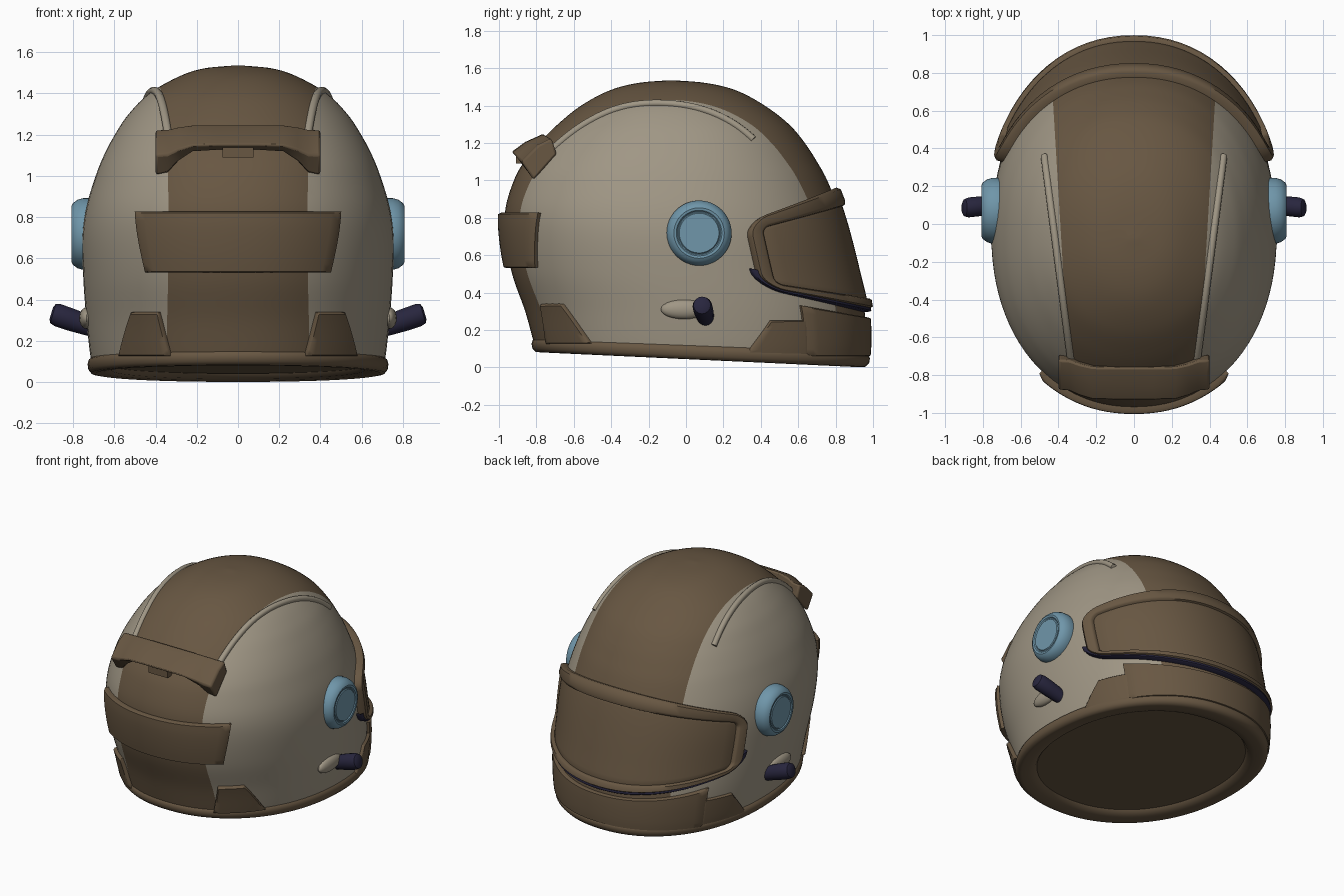
import bpy, bmesh
from math import sin, cos, pi, radians, copysign
from mathutils import Vector

cube = bpy.data.objects.get("Cube")
if cube:
    bpy.data.objects.remove(cube)


def material(name, rgb):
    m = bpy.data.materials.new(name)
    m.use_nodes = True
    m.diffuse_color = (*rgb, 1)
    m.node_tree.nodes["Principled BSDF"].inputs["Base Color"].default_value = (*rgb, 1)
    return m


BROWN = material("brown", (.138, .095, .055))
STONE = material("warm grey", (.35, .307, .234))
BLUE = material("steel blue", (.16, .305, .4))
NAVY = material("dark navy", (.021, .019, .048))

# Shell profile: height, back y, front y, half width
PROFILE = [Vector(p) for p in (
    (0, -.77, .95, .69), (.12, -.81, .962, .715), (.3, -.86, .955, .735),
    (.5, -.93, .91, .75), (.7, -.965, .86, .755), (.85, -.965, .815, .735),
    (1, -.92, .755, .69), (1.1, -.865, .7, .65), (1.2, -.785, .635, .597),
    (1.3, -.685, .55, .53), (1.4, -.56, .42, .43), (1.48, -.41, .27, .29),
    (1.52, -.26, .11, .17), (1.535, -.09, -.07, .02))]
SQUARENESS = 2.15


def smooth_rows(points, steps):
    rows = []
    for i in range(len(points) - 1):
        a, b, c, d = (points[max(0, min(len(points) - 1, i + k))] for k in (-1, 0, 1, 2))
        for s in range(steps):
            t = s / steps
            rows.append(b + (c - a) * t / 2 + (a * 2 - b * 5 + c * 4 - d) * t * t / 2
                        + (b * 3 - a - c * 3 + d) * t ** 3 / 2)
    return rows + [points[-1]]


ROWS = smooth_rows(PROFILE, 6)


def row_at(z):
    for a, b in zip(ROWS, ROWS[1:]):
        if z <= b[0]:
            return a.lerp(b, (z - a[0]) / (b[0] - a[0]))
    return ROWS[-1]


def ring_point(row, az):
    # az is measured from the visor centre towards +x
    z, back, front, width = row
    s, c = (copysign(abs(f) ** (2 / SQUARENESS), f) for f in (sin(az), cos(az)))
    return Vector((width * s, (back + front) / 2 + (front - back) / 2 * c, z))


def surface(az, z, off=0):
    p = ring_point(row_at(z), az)
    e = .02
    across = ring_point(row_at(z), az + e) - ring_point(row_at(z), az - e)
    up = ring_point(row_at(z + e), az) - ring_point(row_at(z - e), az)
    return p + up.cross(across).normalized() * off


def height(x, y):
    # Bisect for the height where the shell passes over (x, y)
    low, high = .7, 1.53
    for _ in range(24):
        mid = (low + high) / 2
        _z, back, front, width = row_at(mid)
        v = abs(y - (back + front) / 2) / ((front - back) / 2)
        if abs(x / width) ** SQUARENESS + v ** SQUARENESS <= 1:
            low = mid
        else:
            high = mid
    return low


def finish(name, bm, mats, angle=35):
    bmesh.ops.remove_doubles(bm, verts=bm.verts, dist=.0004)
    bmesh.ops.recalc_face_normals(bm, faces=bm.faces)
    me = bpy.data.meshes.new(name)
    bm.to_mesh(me)
    bm.free()
    ob = bpy.data.objects.new(name, me)
    bpy.context.collection.objects.link(ob)
    for m in mats:
        me.materials.append(m)
    bpy.ops.object.select_all(action='DESELECT')
    ob.select_set(True)
    bpy.context.view_layer.objects.active = ob
    bpy.ops.object.shade_smooth_by_angle(angle=radians(angle))
    return ob


def loft(rings, closed=True, caps=False):
    bm = bmesh.new()
    vs = [[bm.verts.new(p) for p in r] for r in rings]
    n = len(vs[0])
    for a, b in zip(vs, vs[1:]):
        for i in range(n if closed else n - 1):
            j = (i + 1) % n
            bm.faces.new((a[i], a[j], b[j], b[i]))
    if caps:
        bm.faces.new(vs[0])
        bm.faces.new(vs[-1])
    return bm


def patch(name, corners, off, mat, sag_low=0, sag_top=0, nu=24, nv=8):
    # Raised plate following the shell; corners are (degrees, height)
    def steps(n):
        inner = [.03 + .94 * i / n for i in range(n + 1)]
        return [(0, -.01), (0, off * .6)] + [(t, off) for t in inner] + [(1, off * .6), (1, -.01)]
    c = [Vector(k) for k in corners]
    grid = []
    for v, ov in steps(nv):
        line = []
        for u, ou in steps(nu):
            az, z = c[0].lerp(c[1], u).lerp(c[3].lerp(c[2], u), v)
            z -= (sag_low + (sag_top - sag_low) * v) * (1 - (2 * u - 1) ** 2)
            line.append(surface(radians(az), z, min(ou, ov)))
        grid.append(line)
    return finish(name, loft(grid, closed=False), [mat], 50)


# Shell, cut along the centre strip and closed at the tilted base
N = 96
SEAM, TAPER, BASE, TILT = .39, .06, .08, .045
bm = loft([[ring_point(r, 2 * pi * i / N) for i in range(N)] for r in ROWS])
bm.faces.new([v for v in bm.verts if v.co.z > 1.5349])


def cut(co, no, clear=False):
    geom = bm.verts[:] + bm.edges[:] + bm.faces[:]
    bmesh.ops.bisect_plane(bm, geom=geom, plane_co=co, plane_no=no, clear_inner=clear)


for side in (1, -1):
    cut((side * SEAM, 0, 0), (side, -TAPER, 0))
cut((0, 0, BASE), (0, TILT, 1), True)
for f in bm.faces:
    p = f.calc_center_median()
    f.material_index = int(abs(p.x) > SEAM + TAPER * p.y)
base = bmesh.ops.holes_fill(bm, edges=[e for e in bm.edges if e.is_boundary], sides=0)
for f in base["faces"]:
    f.material_index = 0
finish("shell", bm, [BROWN, STONE])

# Rolled trim around the neck opening
rings = []
for scale, dz in ((.97, .03), (1.0, .04), (1.018, .03), (1.025, .01), (1.02, -.015),
                  (1, -.033), (.97, -.036), (.91, -.03), (.86, -.02), (.84, .005)):
    ring = []
    for i in range(N):
        p = surface(2 * pi * i / N, .1)
        ring.append((p.x * scale, .07 + (p.y - .07) * scale, BASE - TILT * p.y + dz))
    rings.append(ring)
finish("neck_trim", loft(rings), [BROWN], 60)

# Visor lens, raised frame and the gasket under it
VISOR_AZ, VISOR_L, VISOR_H = 67, 1.05, .3
ARC, EDGE = 7, 28


def visor_loop(inset, off, r=.13):
    pts = []
    for k, (sx, sy) in enumerate(((1, 1), (-1, 1), (-1, -1), (1, -1))):
        for j in range(ARC):
            a = (k + j / (ARC - 1)) * pi / 2
            pts.append(Vector((sx * (VISOR_L - r) + (r - inset) * cos(a),
                               sy * (VISOR_H - r) + (r - inset) * sin(a))))
    loop = []
    for i, p in enumerate(pts):
        q = pts[(i + 1) % len(pts)]
        n = EDGE if i % ARC == ARC - 1 else 1
        loop += [p.lerp(q, s / n) for s in range(n)]
    out = []
    for u, v in loop:
        v -= inset * (1 - v / VISOR_H) / 4
        az = radians(u / VISOR_L * VISOR_AZ)
        low, top = .31 + .2 * (1 - cos(az)), .66 + .29 * cos(az)
        out.append(surface(az, low + (top - low) * (v / VISOR_H + 1) / 2, off))
    return out


finish("visor_frame", loft([visor_loop(i, o) for i, o in (
    (0, -.01), (0, .03), (.015, .048), (.068, .048), (.082, .038), (.086, .01))]), [BROWN], 50)
patch("visor_lens", ((-63, .44), (63, .44), (63, .75), (-63, .75)), .024, BROWN, .105, -.15, 40, 12)
SPAN = ARC - 1 + EDGE
finish("visor_gasket", loft([visor_loop(i, o)[2 * SPAN - 2:3 * SPAN + ARC + 2] for i, o in (
    (-.03, -.01), (-.03, .028), (-.02, .036), (.01, .036))], closed=False), [NAVY], 50)

# Chin guard and rear plate
patch("chin_guard", ((-53, .06), (53, .06), (53, .33), (-53, .33)), .029, BROWN, 0, .065, 40, 8)
patch("rear_plate", ((146, .535), (214, .535), (219.5, .825), (140.5, .825)), .036, BROWN)

# Rear spoiler: yz sections swept across x
middle = ((-.76, 1.25), (-.86, 1.205), (-.935, 1.15), (-.88, 1.125), (-.74, 1.14))
end = ((-.72, 1.225), (-.79, 1.19), (-.88, 1.1), (-.815, 1.0), (-.69, 1.14))
rings = []
for x, t in ((-.4, 1), (-.34, .9), (-.29, .45), (-.22, .06), (-.1, 0),
             (.1, 0), (.22, .06), (.29, .45), (.34, .9), (.4, 1)):
    rings.append([Vector((x, *Vector(m).lerp(Vector(e), t))) for m, e in zip(middle, end)])
spoiler = finish("rear_spoiler", loft(rings, caps=True), [BROWN])
bev = spoiler.modifiers.new("soft_edges", 'BEVEL')
bev.width, bev.segments = .012, 2

# Small tab under the spoiler
bm = bmesh.new()
bmesh.ops.create_cube(bm, size=1)
bmesh.ops.scale(bm, vec=(.15, .08, .06), verts=bm.verts)
bmesh.ops.translate(bm, vec=(0, -.87, 1.12), verts=bm.verts)
finish("spoiler_tab", bm, [BROWN])

for side, tag in ((1, "left"), (-1, "right")):
    # Pads along the base
    patch(tag + "_front_pad", [(side * a, z) for a, z in ((76, .07), (50, .07), (51, .25), (66, .25))],
          .02, BROWN, nu=10)
    patch(tag + "_rear_pad", [(side * a, z) for a, z in ((129, .13), (155, .13), (151, .34), (138, .34))],
          .024, BROWN, nu=10)

    # Ridge beside the centre strip
    cu = bpy.data.curves.new(tag + "_ridge", 'CURVE')
    cu.dimensions, cu.bevel_depth, cu.bevel_resolution, cu.use_fill_caps = '3D', .02, 3, True
    sp = cu.splines.new('NURBS')
    sp.points.add(17)
    sp.use_endpoint_u = True
    for i, pt in enumerate(sp.points):
        y = -.73 + 1.09 * i / 17
        x = .427 + .13 * y
        pt.co = (side * x, y, height(x, y), 1)
    cu.materials.append(STONE)
    bpy.context.collection.objects.link(bpy.data.objects.new(tag + "_ridge", cu))

    # Round side knob with a shallow groove
    prof = ((.165, .66), (.174, .72), (.174, .75), (.166, .778), (.15, .8), (.135, .808), (.122, .806),
            (.116, .8), (.111, .8), (.106, .805), (.001, .805))
    finish(tag + "_knob", loft([[(side * x, .07 + r * cos(2 * pi * i / 48), .718 + r * sin(2 * pi * i / 48))
                                 for i in range(48)] for r, x in prof], caps=True), [BLUE])

    # Lever and its mount
    start, tip = Vector((side * .7, .105, .265)), Vector((side * .905, .085, .335))
    rings = []
    for t, r in ((0, .045), (.5, .052), (.85, .053), (.96, .046), (1, .03)):
        c = start.lerp(tip, t)
        rings.append([c + Vector((-side * .3 * r * sin(k * pi / 8), r * cos(k * pi / 8), r * sin(k * pi / 8)))
                      for k in range(16)])
    finish(tag + "_lever", loft(rings, caps=True), [NAVY])
    bm = bmesh.new()
    bmesh.ops.create_uvsphere(bm, u_segments=24, v_segments=12, radius=1)
    bmesh.ops.scale(bm, vec=(.035, .125, .052), verts=bm.verts)
    bmesh.ops.translate(bm, vec=(side * .735, -.01, .31), verts=bm.verts)
    finish(tag + "_lever_mount", bm, [STONE])
